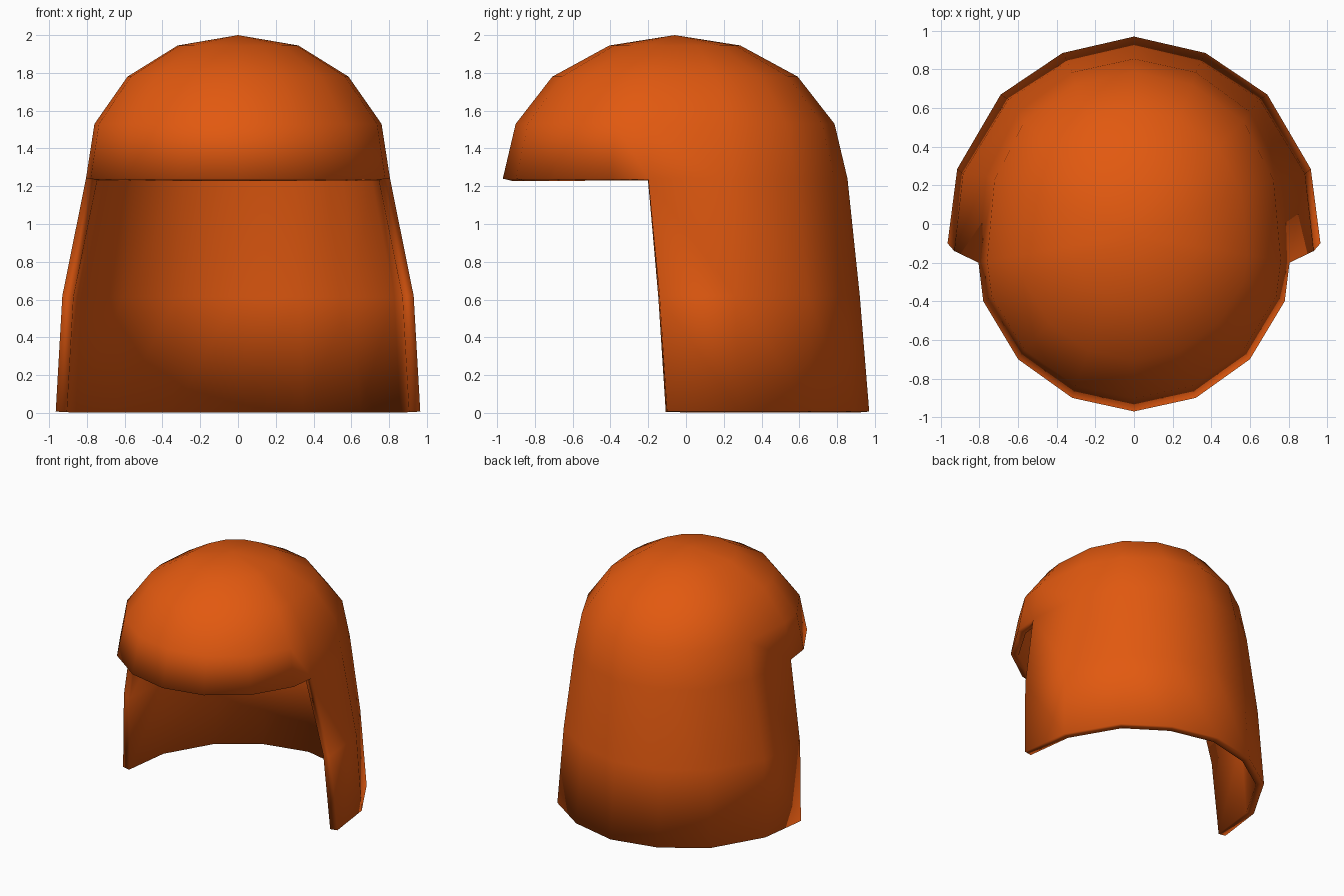
import bpy, bmesh

if "Cube" in bpy.data.objects:
    bpy.data.objects.remove(bpy.data.objects["Cube"])

# Half outlines (x, y) running from the front or the side edge round to the back
BRIM_FRONT = [(0, -.97), (.32, -.90), (.60, -.70), (.78, -.40)]
CURTAIN_TOP = [(.805, -.20), (.765, .25), (.60, .58), (.32, .785), (0, .855)]
CURTAIN_MID = [(.93, -.14), (.885, .26), (.65, .645), (.345, .84), (0, .92)]
CURTAIN_LOW = [(.965, -.10), (.915, .285), (.69, .67), (.37, .885), (0, .97)]
CY = -.06  # dome centre in y


def mirrored(half):
    """Continue a half outline past the back centre to the other side."""
    return half + [(-x, y) for x, y in reversed(half[:-1])]


bm = bmesh.new()


def add_row(points, z):
    return [bm.verts.new((x, y, z)) for x, y in points]


def bridge(upper, lower, closed):
    n = len(upper)
    for i in range(n if closed else n - 1):
        j = (i + 1) % n
        bm.faces.new((upper[i], lower[i], lower[j], upper[j]))


# Dome: the brim outline shrinking up to the crown
ring = mirrored(BRIM_FRONT + CURTAIN_TOP)[:-1]
apex = bm.verts.new((0, CY, 2))
rows = []
for z, sx, sy in [(1.945, .397, .38), (1.78, .727, .712),
                  (1.53, .944, .925), (1.24, 1, 1)]:
    rows.append(add_row([(x * sx, CY + (y - CY) * sy) for x, y in ring], z))
for i in range(len(ring)):
    bm.faces.new((apex, rows[0][i], rows[0][(i + 1) % len(ring)]))
for a, b in zip(rows, rows[1:]):
    bridge(a, b, True)

# Curtain hanging from the sides and back
start = len(BRIM_FRONT)
top = rows[-1][start:start + 2 * len(CURTAIN_TOP) - 1]
mid = add_row(mirrored(CURTAIN_MID), .62)
low = add_row(mirrored(CURTAIN_LOW), .007)
bridge(top, mid, False)
bridge(mid, low, False)
bmesh.ops.recalc_face_normals(bm, faces=bm.faces)

for f in bm.faces:
    f.smooth = True
mesh = bpy.data.meshes.new("hood_shell")
bm.to_mesh(mesh)
bm.free()
hood = bpy.data.objects.new("hood_shell", mesh)
bpy.context.collection.objects.link(hood)

# Shell thickness, grown inward
solid = hood.modifiers.new("thickness", 'SOLIDIFY')
solid.thickness = .06
solid.offset = -1

orange = bpy.data.materials.new("orange")
orange.diffuse_color = (.76, .1, .005, 1)
orange.use_nodes = True
orange.node_tree.nodes["Principled BSDF"].inputs["Base Color"].default_value = orange.diffuse_color
mesh.materials.append(orange)
